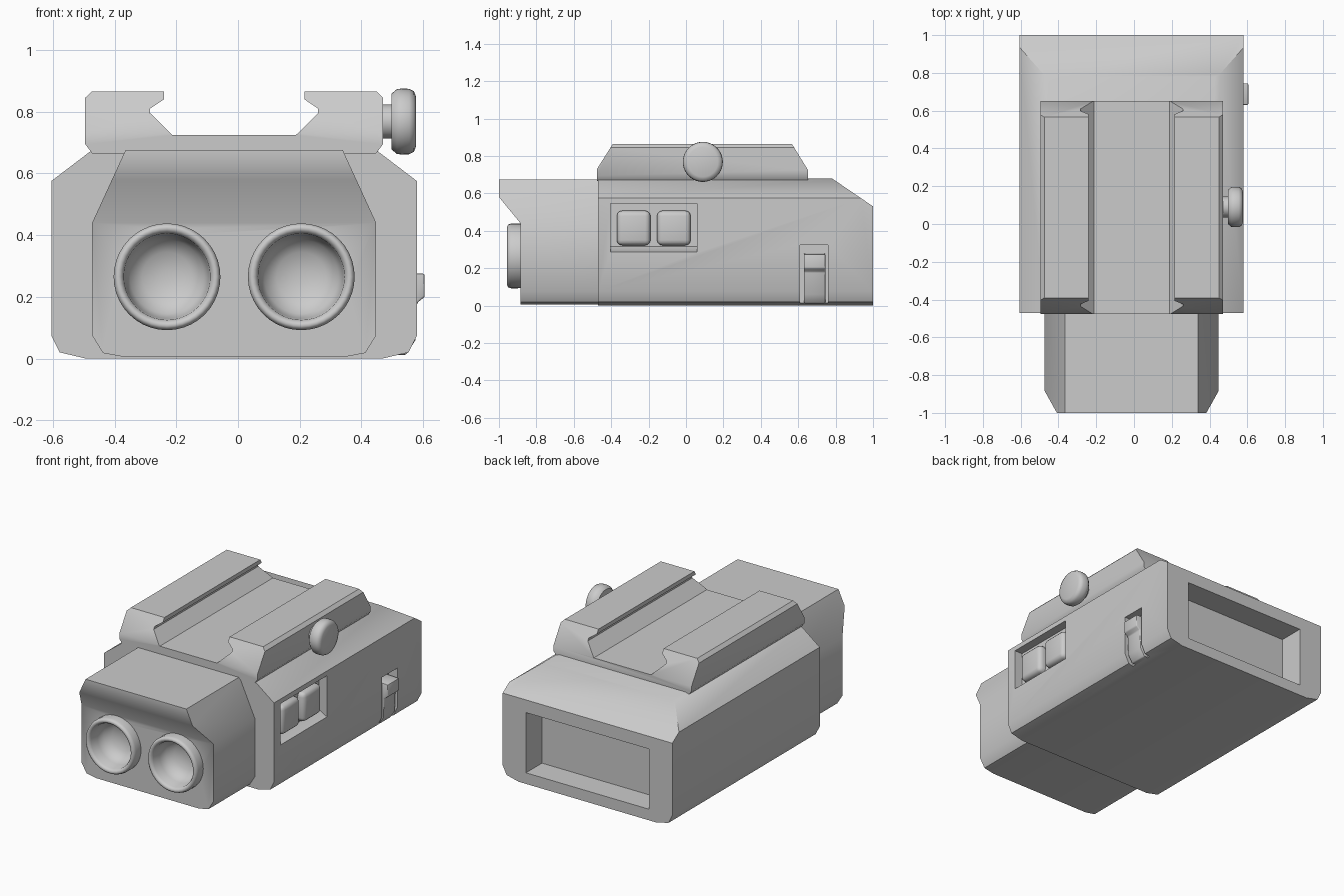
import bpy, bmesh, math

if "Cube" in bpy.data.objects:
    bpy.data.objects.remove(bpy.data.objects["Cube"])

CX = -0.0125  # symmetry plane of the housing


def smooth(ob, angle=40):
    bpy.ops.object.select_all(action='DESELECT')
    ob.select_set(True)
    bpy.context.view_layer.objects.active = ob
    bpy.ops.object.shade_smooth_by_angle(angle=math.radians(angle))


def finish(name, bm):
    bmesh.ops.recalc_face_normals(bm, faces=bm.faces)
    me = bpy.data.meshes.new(name)
    bm.to_mesh(me)
    bm.free()
    ob = bpy.data.objects.new(name, me)
    bpy.context.collection.objects.link(ob)
    return ob


def prism(name, pts, axis, a, b):
    """Extrude a 2D profile: axis 'y' takes (x, z), axis 'x' takes (y, z)."""
    bm = bmesh.new()
    place = (lambda p, t: (p[0], t, p[1])) if axis == 'y' else (lambda p, t: (t, p[0], p[1]))
    lo = [bm.verts.new(place(p, a)) for p in pts]
    hi = [bm.verts.new(place(p, b)) for p in pts]
    bm.faces.new(lo)
    bm.faces.new(hi)
    n = len(pts)
    for i in range(n):
        j = (i + 1) % n
        bm.faces.new((lo[i], lo[j], hi[j], hi[i]))
    return finish(name, bm)


def mirrored(half):
    """Close a half profile of (offset from CX, z) into a symmetric one."""
    return [(CX + x, z) for x, z in half] + [(CX - x, z) for x, z in reversed(half)]


def lathe(name, prof, centre, axis, n=40):
    """Spin (radius, position along axis) about the x or y axis."""
    bm = bmesh.new()
    rings = []
    for r, t in prof:
        ring = []
        for i in range(n):
            a = 2 * math.pi * i / n
            u, v = r * math.cos(a), r * math.sin(a)
            co = (t, centre[0] + u, centre[1] + v) if axis == 'x' else (centre[0] + u, t, centre[1] + v)
            ring.append(bm.verts.new(co))
        rings.append(ring)
    for p, q in zip(rings, rings[1:]):
        for i in range(n):
            j = (i + 1) % n
            bm.faces.new((p[i], p[j], q[j], q[i]))
    bm.faces.new(rings[0])
    bm.faces.new(rings[-1])
    return finish(name, bm)


def boolean(ob, tool, op):
    m = ob.modifiers.new("cut", 'BOOLEAN')
    m.operation, m.object, m.solver = op, tool, 'EXACT'
    bpy.context.view_layer.objects.active = ob
    bpy.ops.object.modifier_apply(modifier=m.name)
    bpy.data.objects.remove(tool)


def bevel(ob, width, segments=3):
    m = ob.modifiers.new("bevel", 'BEVEL')
    m.width, m.segments = width, segments
    m.limit_method = 'ANGLE'
    bpy.context.view_layer.objects.active = ob
    bpy.ops.object.modifier_apply(modifier=m.name)


def box_pts(a, b, c, d):
    return [(a, c), (b, c), (b, d), (a, d)]


# Main housing with sloped rear roof
body = prism("main_housing", mirrored([(0.48, 0), (0.565, 0.02), (0.5925, 0.075),
             (0.5925, 0.575), (0.465, 0.672), (0.44, 0.68)]), 'y', -0.47, 1.0)
boolean(body, prism("roof_cutter", [(0.78, 0.68), (0.78, 0.9), (1.2, 0.9), (1.2, 0.394)],
                    'x', -1, 1), 'DIFFERENCE')
# Rear recess
recess = prism("recess_cutter", box_pts(CX - 0.43, CX + 0.43, 0.07, 0.45), 'y', 0.84, 1.1)
boolean(body, recess, 'DIFFERENCE')
# Button window and latch slot on the right side
boolean(body, prism("window_cutter", [(0.65, 0.285), (0.579, 0.285), (0.525, 0.315),
        (0.525, 0.545), (0.65, 0.545)], 'y', -0.405, 0.06), 'DIFFERENCE')
boolean(body, prism("slot_cutter", box_pts(0.52, 0.7, 0.01, 0.325), 'y', 0.61, 0.76), 'DIFFERENCE')
smooth(body)

# Front lamp block with overhanging brow
head = prism("lamp_block", mirrored([(0.355, 0.005), (0.425, 0.018), (0.46, 0.075),
             (0.46, 0.44), (0.352, 0.675)]), 'y', -1.1, -0.46)
boolean(head, prism("brow_shape", [(-0.885, -0.1), (-0.885, 0.44), (-1.0, 0.58), (-1.0, 0.8),
        (-0.4, 0.8), (-0.4, -0.1)], 'x', -1, 1), 'INTERSECT')

# Lamp rings with bowl-shaped interiors
for side, x in (("left", CX - 0.2175), ("right", CX + 0.2175)):
    c = (x, 0.265)
    boolean(head, lathe("lamp_cutter", [(0.155, -1.0), (0.155, -0.79)], c, 'y'), 'DIFFERENCE')
    ring = lathe("lamp_ring_" + side, [(0.16, -0.785), (0.172, -0.86), (0.173, -0.935), (0.168, -0.95),
                 (0.158, -0.956), (0.147, -0.95), (0.14, -0.938), (0.135, -0.88),
                 (0.12, -0.84), (0.08, -0.81), (0.02, -0.80)], c, 'y')
    smooth(ring, 60)
smooth(head)

# Rail clamp saddle on the roof
rail = prism("rail_clamp", mirrored([(0.46, 0.665), (0.4825, 0.695), (0.4825, 0.845), (0.462, 0.865),
             (0.2275, 0.865), (0.2275, 0.84), (0.272, 0.81), (0.272, 0.795), (0.2, 0.724)]),
             'y', -0.6, 0.8)
boolean(rail, prism("rail_shape", [(-0.476, 0.6), (-0.476, 0.73), (-0.39, 0.866), (-0.39, 1.0),
        (0.565, 1.0), (0.565, 0.866), (0.652, 0.725), (0.652, 0.6)], 'x', -1, 1), 'INTERSECT')
smooth(rail)

# Clamp screw knob
knob = lathe("clamp_knob", [(0.055, 0.45), (0.055, 0.497), (0.09, 0.497), (0.105, 0.515), (0.107, 0.53),
             (0.106, 0.555), (0.098, 0.57), (0.08, 0.577)], (0.09, 0.768), 'x')
smooth(knob, 50)

# Side push buttons
for name, y in (("front_button", -0.28), ("rear_button", -0.065)):
    b = prism(name, box_pts(y - 0.09, y + 0.09, 0.322, 0.507), 'x', 0.48, 0.57)
    bevel(b, 0.028)
    smooth(b)

# Side release latch
latch = prism("release_latch", [(0.50, 0.012), (0.545, 0.012), (0.575, 0.06), (0.58, 0.18), (0.605, 0.20),
              (0.605, 0.275), (0.50, 0.28)], 'y', 0.63, 0.745)
bevel(latch, 0.006, 2)
smooth(latch)
